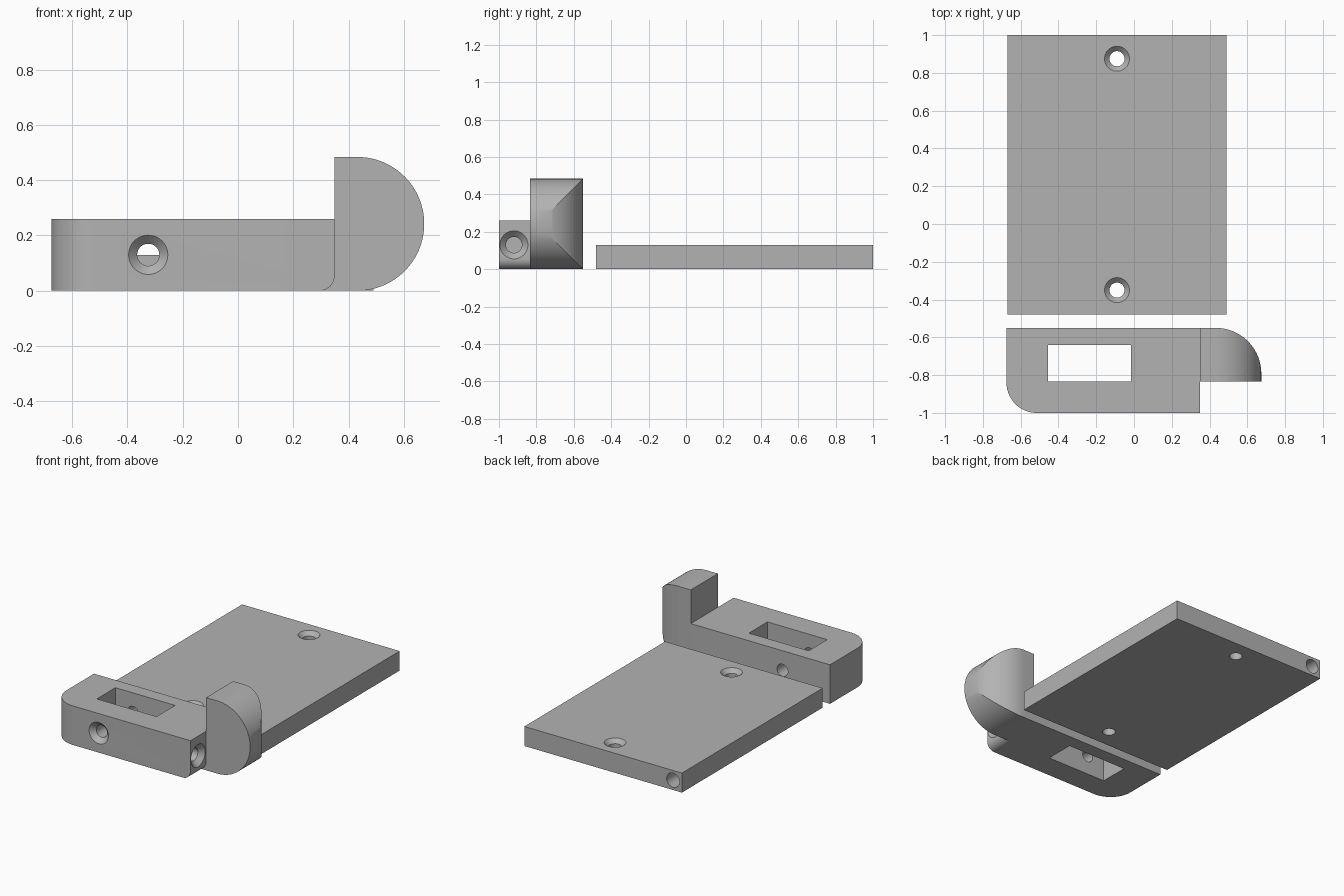
import bpy, bmesh
from math import sin, cos, pi, radians
from mathutils import Matrix

if "Cube" in bpy.data.objects:
    bpy.data.objects.remove(bpy.data.objects["Cube"])

grey = bpy.data.materials.new("plain grey")
grey.use_nodes = True
grey.diffuse_color = (0.45, 0.45, 0.45, 1)
grey.node_tree.nodes["Principled BSDF"].inputs["Base Color"].default_value = (0.45, 0.45, 0.45, 1)


def finish(name, bm):
    bmesh.ops.recalc_face_normals(bm, faces=bm.faces)
    mesh = bpy.data.meshes.new(name)
    bm.to_mesh(mesh)
    bm.free()
    mesh.materials.append(grey)
    obj = bpy.data.objects.new(name, mesh)
    bpy.context.collection.objects.link(obj)
    return obj


def prism(name, outline, axis, low, high):
    """Extrude an outline: (x, y) along z, or (x, z) along y."""
    place = (lambda p, d: (p[0], p[1], d)) if axis == "z" else (lambda p, d: (p[0], d, p[1]))
    bm = bmesh.new()
    face = bm.faces.new([bm.verts.new(place(p, low)) for p in outline])
    new = bmesh.ops.extrude_face_region(bm, geom=[face])["geom"]
    shift = place((0, 0), high - low)
    bmesh.ops.translate(bm, vec=shift, verts=[v for v in new if isinstance(v, bmesh.types.BMVert)])
    return finish(name, bm)


def box_outline(x0, x1, y0, y1):
    return [(x0, y0), (x1, y0), (x1, y1), (x0, y1)]


def arc(cx, cy, r, start, end, steps=24):
    angles = [radians(start + (end - start) * i / steps) for i in range(steps + 1)]
    return [(cx + r * cos(a), cy + r * sin(a)) for a in angles]


def drill(mouth, rotation, profile, sides=48):
    """Turned cutter; profile is (radius, depth) pairs, depth running inwards."""
    bm = bmesh.new()
    rings = [[bm.verts.new((r * cos(2 * pi * i / sides), r * sin(2 * pi * i / sides), -d))
              for i in range(sides)] for r, d in profile]
    for a, b in zip(rings, rings[1:]):
        for i in range(sides):
            j = (i + 1) % sides
            bm.faces.new((a[i], a[j], b[j], b[i]))
    bm.faces.new(rings[0])
    bm.faces.new(rings[-1])
    bm.transform(Matrix.Translation(mouth) @ rotation)
    return finish("drill", bm)


def combine(obj, other, operation="DIFFERENCE"):
    mod = obj.modifiers.new("combine", "BOOLEAN")
    mod.operation, mod.object, mod.solver = operation, other, "EXACT"
    graph = bpy.context.evaluated_depsgraph_get()
    mesh = bpy.data.meshes.new_from_object(obj.evaluated_get(graph))
    obj.modifiers.clear()
    obj.data = mesh
    bpy.data.objects.remove(other)


def countersunk(outer, inner, depth):
    return [(outer, -0.02), (outer, 0), (inner, outer - inner), (inner, depth)]


UP = Matrix.Identity(4)
FRONT = Matrix.Rotation(pi / 2, 4, "X")
BACK = Matrix.Rotation(-pi / 2, 4, "X")
SIDE = Matrix.Rotation(pi / 2, 4, "Y")

# Flat plate with two countersunk screw holes and a pin hole in its back edge
plate = prism("base_plate", box_outline(-0.67, 0.49, -0.48, 1.0), "z", 0, 0.13)
for y in (0.875, -0.35):
    combine(plate, drill((-0.09, y, 0.13), UP, countersunk(0.066, 0.04, 0.2)))
combine(plate, drill((-0.605, 1.0, 0.065), BACK, [(0.047, -0.02), (0.047, 0.4)]))

# Latch block with one rounded upright corner
corner = arc(-0.515, -0.84, 0.16, 180, 270)
block = prism("latch_block", corner + [(0.35, -1), (0.35, -0.55), (-0.675, -0.55)], "z", 0, 0.26)

# Rounded lower edge in front of the hook
edge = arc(0.295, 0.055, 0.055, -90, 0, 12)
combine(block, prism("edge_cutter", edge + [(0.4, 0.055), (0.4, -0.05), (0.295, -0.05)], "y", -1.1, -0.835))

# Hook: half disc trimmed by a rounded plan
hook = prism("hook", [(0.35, 0)] + arc(0.432, 0.242, 0.242, -90, 90, 64) + [(0.35, 0.484)],
             "y", -0.835, -0.55)
plan = [(0.3, -0.9), (0.674, -0.9)] + arc(0.432, -0.792, 0.242, 0, 90, 32) + [(0.3, -0.55)]
combine(hook, prism("plan_cutter", plan, "z", -0.1, 0.6), "INTERSECT")
combine(block, hook, "UNION")

# Slot, cross hole and side hole
combine(block, prism("slot_cutter", box_outline(-0.455, -0.015, -0.835, -0.64), "z", -0.1, 0.4))
combine(block, drill((-0.325, -1.0, 0.13), FRONT, countersunk(0.071, 0.04, 0.6)))
combine(block, drill((0.35, -0.92, 0.13), SIDE, countersunk(0.075, 0.043, 0.4)))

# Smooth curves, keep edges sharp
for obj in (plate, block):
    bpy.ops.object.select_all(action="DESELECT")
    obj.select_set(True)
    bpy.context.view_layer.objects.active = obj
    bpy.ops.object.shade_smooth_by_angle(angle=radians(25))
